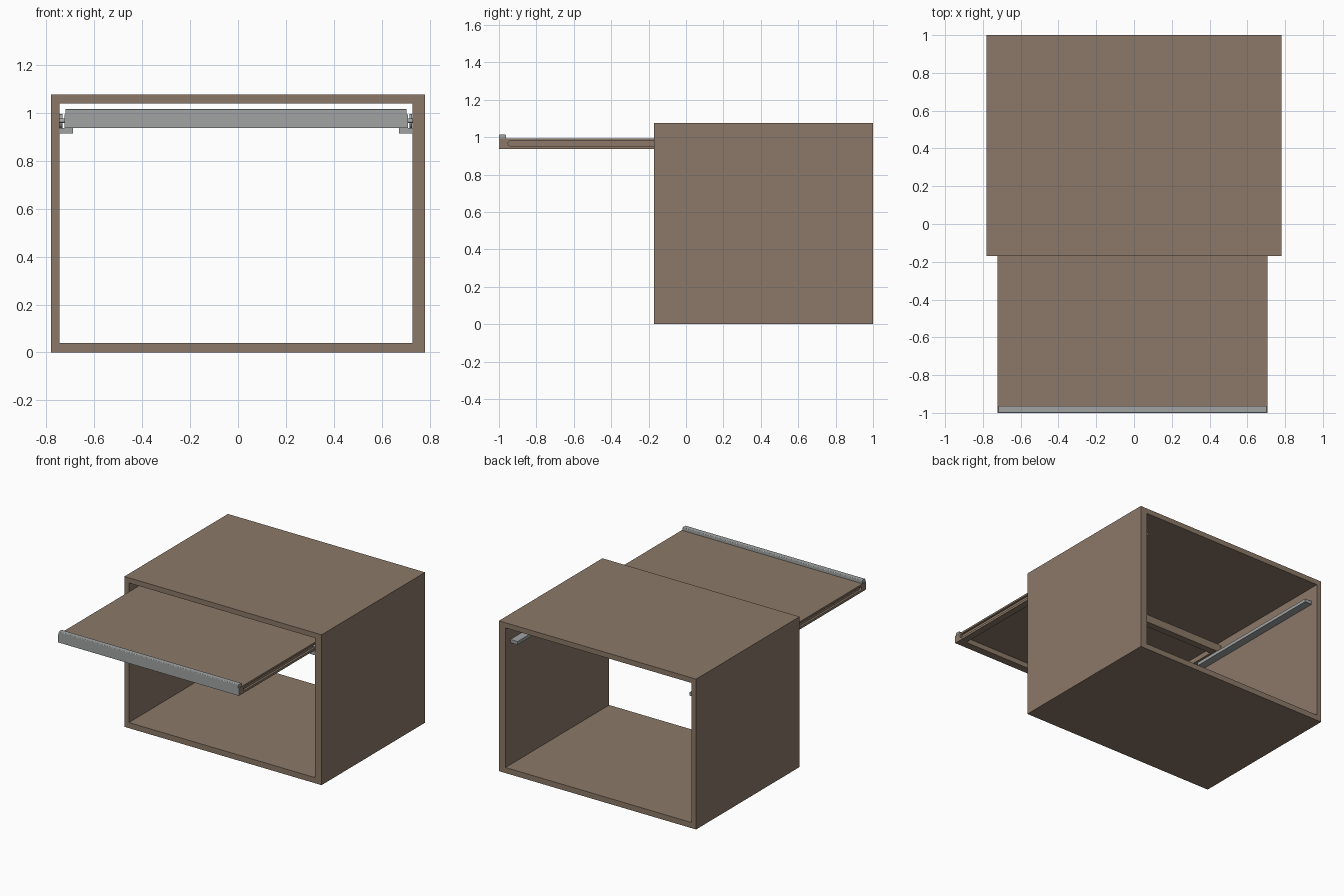
import bpy, bmesh, math
from mathutils import Matrix

if "Cube" in bpy.data.objects:
    bpy.data.objects.remove(bpy.data.objects["Cube"])


def material(name, rgb):
    m = bpy.data.materials.new(name)
    m.diffuse_color = (*rgb, 1)
    m.use_nodes = True
    m.node_tree.nodes["Principled BSDF"].inputs["Base Color"].default_value = m.diffuse_color
    return m


WOOD = material("brown wood", (0.26, 0.19, 0.14))
METAL = material("grey metal", (0.35, 0.37, 0.365))


def finish(name, bm, mat):
    bmesh.ops.recalc_face_normals(bm, faces=bm.faces)
    me = bpy.data.meshes.new(name)
    bm.to_mesh(me)
    bm.free()
    me.materials.append(mat)
    ob = bpy.data.objects.new(name, me)
    bpy.context.collection.objects.link(ob)
    return ob


def box(name, x, y, z, mat):
    bm = bmesh.new()
    bmesh.ops.create_cube(bm, size=1)
    for v in bm.verts:
        v.co = [(r[0] + r[1]) / 2 + c * (r[1] - r[0]) for c, r in zip(v.co, (x, y, z))]
    return finish(name, bm, mat)


def extrude_yz(name, pts, x0, x1, mat):
    """Extrude a closed y-z outline along x."""
    bm = bmesh.new()
    f = bm.faces.new([bm.verts.new((x0, y, z)) for y, z in pts])
    new = bmesh.ops.extrude_face_region(bm, geom=[f])["geom"]
    bmesh.ops.translate(bm, vec=(x1 - x0, 0, 0),
                        verts=[g for g in new if isinstance(g, bmesh.types.BMVert)])
    return finish(name, bm, mat)


def arc(cy, cz, r, a0, a1, n):
    return [(cy + r * math.cos(a0 + (a1 - a0) * i / n),
             cz + r * math.sin(a0 + (a1 - a0) * i / n)) for i in range(n + 1)]


def cut(ob, cutter):
    mod = ob.modifiers.new("cut", 'BOOLEAN')
    mod.operation = 'DIFFERENCE'
    mod.solver = 'EXACT'
    mod.object = cutter
    bpy.context.view_layer.objects.active = ob
    bpy.ops.object.modifier_apply(modifier=mod.name)
    bpy.data.objects.remove(cutter)


# Cabinet shell, open at front and back
FRONT, BACK = -0.17, 1.0
IN_L, IN_R = -0.744, 0.727
cabinet = box("cabinet_shell", (-0.78, 0.78), (FRONT, BACK), (0, 1.075), WOOD)
cut(cabinet, box("opening", (IN_L, IN_R), (FRONT - 0.1, BACK + 0.1), (0.04, 1.038), WOOD))

# Sliding shelf, hollow underneath
L, R = -0.723, 0.708
S_FRONT, S_BACK = -0.995, 0.035
Z0, Z1 = 0.936, 0.992
shelf = box("sliding_shelf", (L, R), (S_FRONT, S_BACK), (Z0, Z1), WOOD)
cut(shelf, box("recess", (L + 0.05, R - 0.05), (S_FRONT + 0.05, S_BACK - 0.05),
               (Z0 - 0.1, 0.972), WOOD))

# Rounded grooves along the shelf sides
groove = (arc(-0.938, 0.9655, 0.0135, math.pi / 2, math.pi * 1.5, 10)
          + arc(-0.06, 0.9655, 0.0135, -math.pi / 2, math.pi / 2, 10))
for x0, x1 in ((L - 0.05, L + 0.015), (R - 0.015, R + 0.05)):
    cut(shelf, extrude_yz("groove", groove, x0, x1, WOOD))

# Metal front edge and raised lip
box("shelf_front_plate", (L, R), (-1.0, S_FRONT), (Z0, Z1), METAL)
lip = ([(-1.0, Z1), (-0.963, Z1)] + arc(-0.969, 1.008, 0.006, 0, math.pi / 2, 4)
       + arc(-0.994, 1.008, 0.006, math.pi / 2, math.pi, 4))
extrude_yz("shelf_lip", lip, L + 0.005, R - 0.006, METAL)

# Ledge rails on the walls, and the rollers that run between wall and shelf
for side, wall, edge, s in (("left", IN_L, L, 1), ("right", IN_R, R, -1)):
    box(side + "_rail", sorted((wall, wall + s * 0.056)), (FRONT + 0.005, 0.945),
        (0.912, 0.935), METAL)
    extrude_yz(side + "_roller", arc(-0.005, 0.965, 0.029, 0, 2 * math.pi, 24)[:-1],
               wall + s * 0.001, wall + s * 0.012, METAL)
    extrude_yz(side + "_roller_axle", arc(-0.005, 0.965, 0.008, 0, 2 * math.pi, 12)[:-1],
               wall + s * 0.012, edge + s * 0.005, METAL)
    extrude_yz(side + "_guide_pin", arc(-0.14, 0.9655, 0.009, 0, 2 * math.pi, 12)[:-1],
               wall, edge + s * 0.01, METAL)
